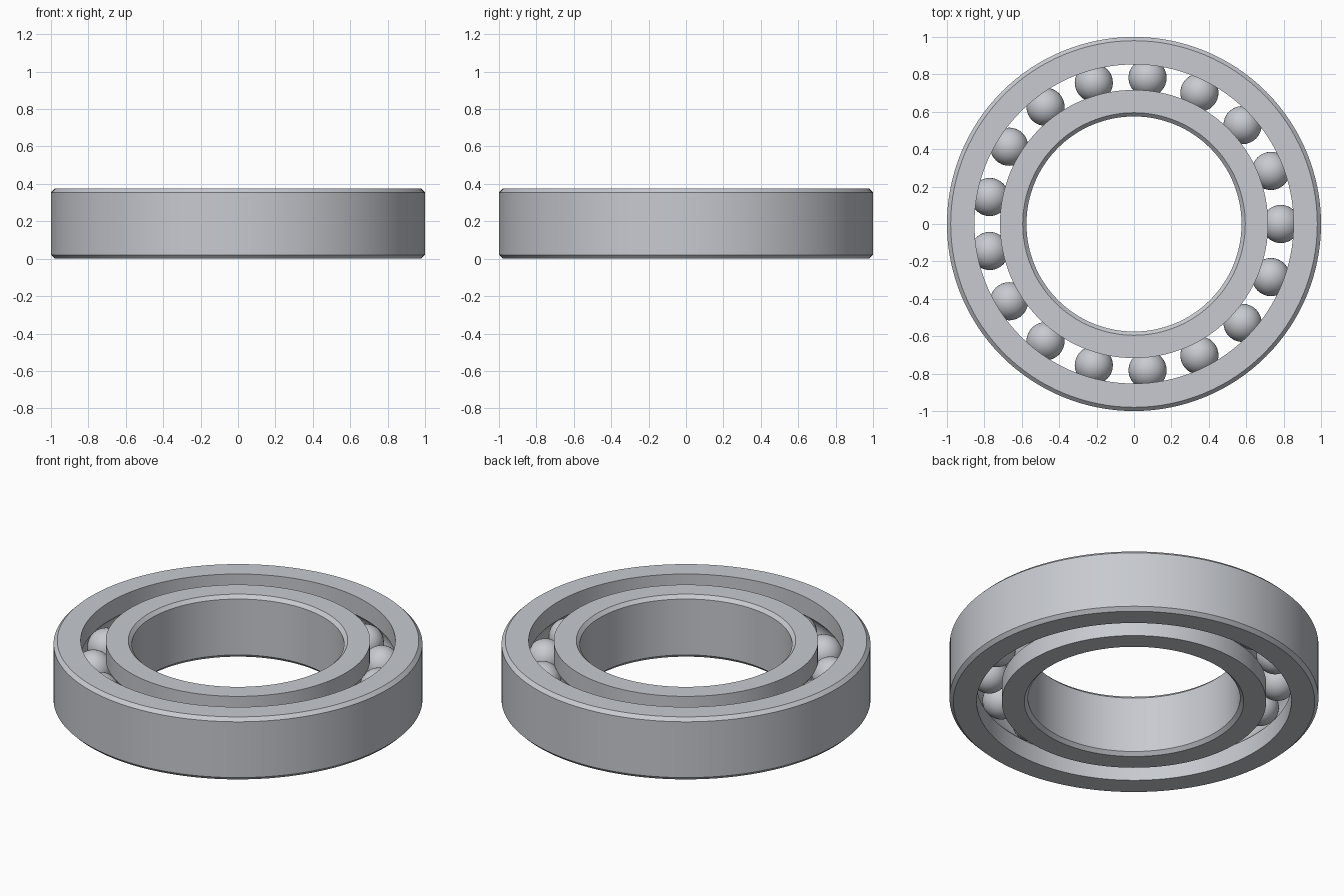
import bpy
import bmesh
from math import sin, cos, tau, sqrt, asin

default = bpy.data.objects.get("Cube")
if default:
    bpy.data.objects.remove(default, do_unlink=True)

HEIGHT = 0.374
MID = HEIGHT / 2
PITCH = 0.785        # radius of the circle of ball centres
BALL = 0.102
GAP = 0.068          # half the clearance between the two rings
CHAMFER = 0.02
SEGMENTS = 128
BALL_COUNT = 17

steel = bpy.data.materials.new("brushed steel")
steel.use_nodes = True
colour = (0.57, 0.59, 0.63, 1)
steel.diffuse_color = colour
steel.node_tree.nodes["Principled BSDF"].inputs["Base Color"].default_value = colour


def finish(bm, name, angle):
    """Turn a bmesh into a steel object with sharp edges kept."""
    mesh = bpy.data.meshes.new(name)
    bmesh.ops.recalc_face_normals(bm, faces=bm.faces)
    bm.to_mesh(mesh)
    bm.free()
    mesh.materials.append(steel)
    obj = bpy.data.objects.new(name, mesh)
    bpy.context.collection.objects.link(obj)
    bpy.ops.object.select_all(action="DESELECT")
    obj.select_set(True)
    bpy.context.view_layer.objects.active = obj
    bpy.ops.object.shade_smooth_by_angle(angle=angle)
    return obj


def race(name, rim, side):
    """Revolve a ring section; side is +1 outside the balls, -1 inside."""
    groove = BALL + 0.001
    spread = asin(sqrt(groove ** 2 - GAP ** 2) / groove)
    land = PITCH + side * GAP
    section = [(land, 0), (rim - side * CHAMFER, 0), (rim, CHAMFER),
               (rim, HEIGHT - CHAMFER), (rim - side * CHAMFER, HEIGHT), (land, HEIGHT)]
    # Ball groove, from its upper lip to its lower lip
    steps = 12
    for i in range(steps + 1):
        a = spread * (1 - 2 * i / steps)
        section.append((PITCH + side * groove * cos(a), MID + groove * sin(a)))

    bm = bmesh.new()
    loops = []
    for i in range(SEGMENTS):
        a = tau * i / SEGMENTS
        loops.append([bm.verts.new((r * cos(a), r * sin(a), z)) for r, z in section])
    n = len(section)
    for i in range(SEGMENTS):
        here, ahead = loops[i], loops[(i + 1) % SEGMENTS]
        for j in range(n):
            k = (j + 1) % n
            bm.faces.new((here[j], ahead[j], ahead[k], here[k]))
    return finish(bm, name, 0.4)


# Rings
race("outer_ring", 1.0, 1)
race("inner_ring", 0.575, -1)

# Balls, all sharing one mesh
bm = bmesh.new()
bmesh.ops.create_uvsphere(bm, u_segments=32, v_segments=20, radius=BALL)
first = finish(bm, "ball_1", 0.6)
for i in range(BALL_COUNT):
    ball = first
    if i:
        ball = bpy.data.objects.new(f"ball_{i + 1}", first.data)
        bpy.context.collection.objects.link(ball)
    a = tau * i / BALL_COUNT
    ball.location = (PITCH * cos(a), PITCH * sin(a), MID)
